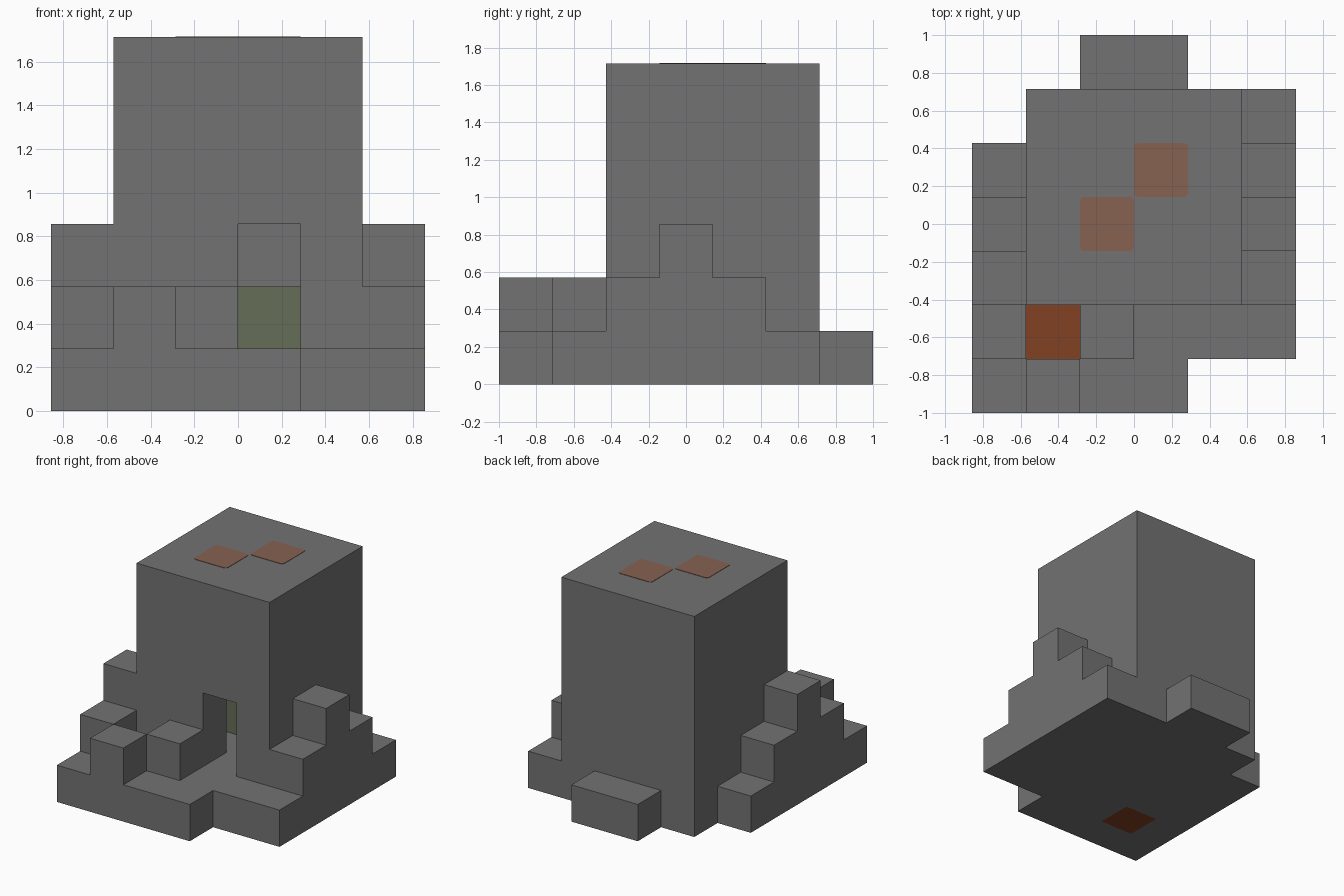
import bpy
import bmesh
from mathutils import Vector

if "Cube" in bpy.data.objects:
    bpy.data.objects.remove(bpy.data.objects["Cube"], do_unlink=True)

U = 2 / 7                          # edge of one block
ORIGIN = Vector((-3 * U, -1, 0))   # corner of the block grid


def material(name, rgb):
    mat = bpy.data.materials.new(name)
    mat.use_nodes = True
    color = (*rgb, 1)
    mat.diffuse_color = color
    bsdf = mat.node_tree.nodes["Principled BSDF"]
    bsdf.inputs["Base Color"].default_value = color
    bsdf.inputs["Roughness"].default_value = 0.9
    return mat


stone = material("stone grey", (0.173, 0.169, 0.171))
ember = material("ember orange", (0.225, 0.052, 0.017))
glow = material("dull orange", (0.242, 0.122, 0.084))
moss = material("moss green", (0.13, 0.153, 0.093))


def blocks(name, mat, *boxes):
    """One object from boxes given as grid ranges ((x0, x1), (y0, y1), (z0, z1))."""
    bm = bmesh.new()
    for box in boxes:
        low, high = (Vector(corner) for corner in zip(*box))
        verts = bmesh.ops.create_cube(bm, size=1)["verts"]
        for v in verts:
            cell = low + (v.co + Vector((0.5, 0.5, 0.5))) * (high - low)
            v.co = ORIGIN + cell * U
    mesh = bpy.data.meshes.new(name)
    bm.to_mesh(mesh)
    bm.free()
    mesh.materials.append(mat)
    obj = bpy.data.objects.new(name, mesh)
    bpy.context.collection.objects.link(obj)
    return obj


# Foundation slab, leaving one cell open for the ember pit
GROUND = (0, 1)
blocks("foundation", stone,
       ((0, 4), (0, 1), GROUND),
       ((0, 1), (1, 2), GROUND),
       ((2, 6), (1, 2), GROUND),
       ((0, 6), (2, 5), GROUND),
       ((1, 6), (5, 6), GROUND))
blocks("ember_pit", ember, ((1, 2), (1, 2), GROUND))
blocks("back_step", stone, ((2, 4), (6, 7), GROUND))

# Low blocks around the pit
for name, x, y in (("pit_side_block", 0, 1), ("pit_front_block", 1, 0),
                   ("pit_door_block", 2, 1)):
    blocks(name, stone, ((x, x + 1), (y, y + 1), (1, 2)))

# Stepped buttresses against both sides of the tower
blocks("left_buttress", stone,
       ((5, 6), (2, 5), (1, 2)),
       ((5, 6), (3, 4), (2, 3)))
blocks("right_buttress", stone,
       ((0, 1), (2, 4), (1, 2)),
       ((0, 1), (2, 3), (2, 3)))

# Hollow tower: front wall split around the doorway, then the rest
WALL = (1, 5)
blocks("front_wall", stone,
       ((1, 3), (2, 3), WALL),
       ((4, 5), (2, 3), WALL),
       ((3, 4), (2, 3), (3, 5)))
blocks("back_wall", stone, ((1, 5), (5, 6), WALL))
blocks("right_wall", stone, ((1, 2), (3, 5), WALL))
blocks("left_wall", stone, ((4, 5), (3, 5), WALL))
blocks("roof", stone, ((1, 5), (2, 6), (5, 6)))
blocks("mossy_bench", moss, ((2, 4), (4, 5), (1, 2)))

# Thin roof panels with softened corners
for name, x, y in (("rear_roof_panel", 3, 4), ("front_roof_panel", 2, 3)):
    panel = blocks(name, glow, ((x, x + 1), (y, y + 1), (6, 6.01)))
    bm = bmesh.new()
    bm.from_mesh(panel.data)
    upright = [e for e in bm.edges
               if abs(e.verts[0].co.z - e.verts[1].co.z) > 0.001]
    bmesh.ops.bevel(bm, geom=upright, offset=0.02, segments=2,
                    profile=0.5, affect='EDGES')
    bm.to_mesh(panel.data)
    bm.free()
